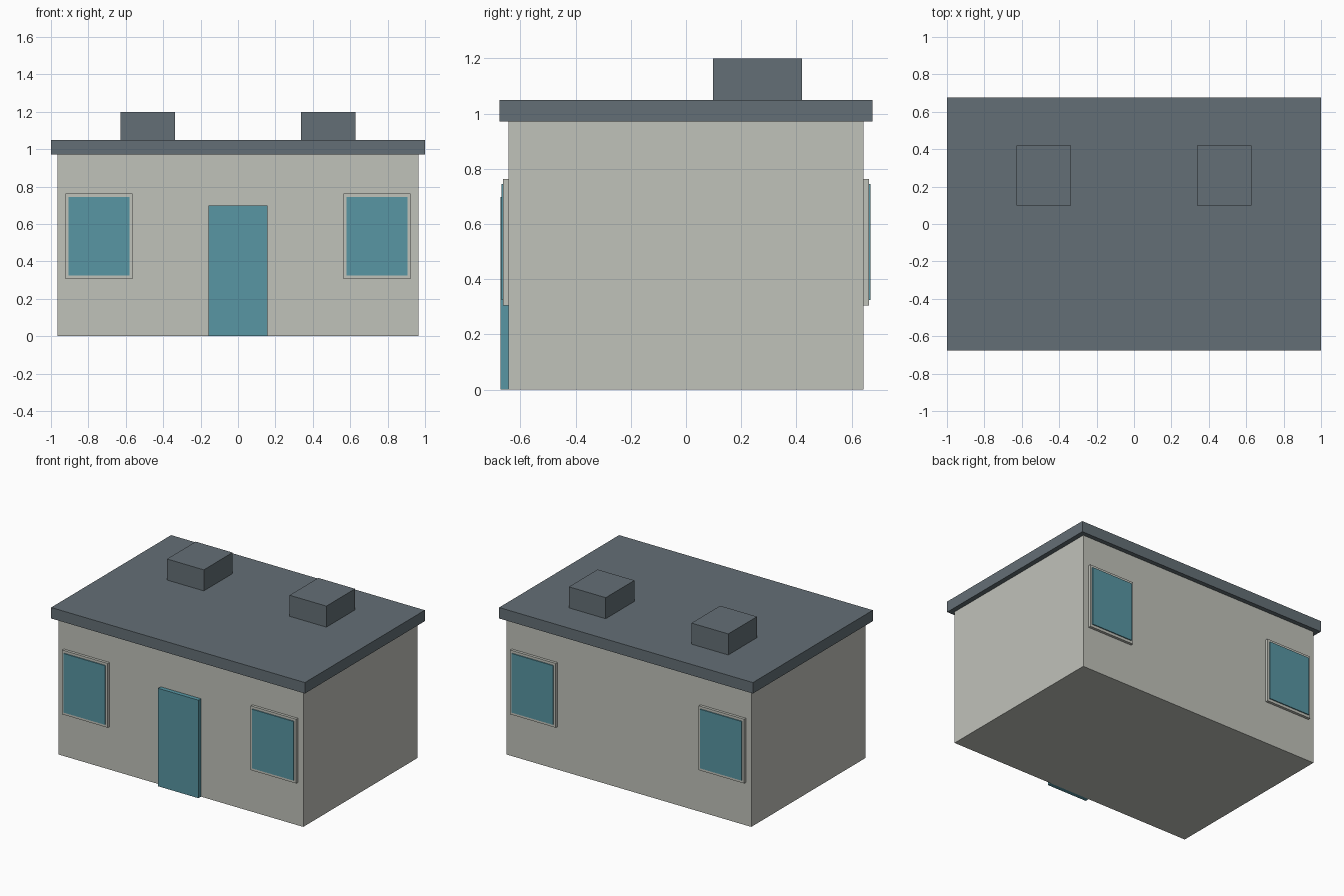
import bpy

if "Cube" in bpy.data.objects:
    bpy.data.objects.remove(bpy.data.objects["Cube"])


def material(name, rgb):
    """Flat colour given as sRGB 0-255, stored as linear."""
    lin = [((c / 255 + 0.055) / 1.055) ** 2.4 for c in rgb]
    m = bpy.data.materials.new(name)
    m.diffuse_color = (*lin, 1.0)
    m.use_nodes = True
    m.node_tree.nodes["Principled BSDF"].inputs["Base Color"].default_value = m.diffuse_color
    return m


WALL = material("pale_stone", (192, 194, 186))
ROOF = material("slate_grey", (100, 111, 118))
TEAL = material("teal", (88, 150, 163))


def box(name, x, y, z, mat):
    """Box from (min, max) ranges on each axis."""
    spans = (x, y, z)
    bpy.ops.mesh.primitive_cube_add(size=1, location=[(a + b) / 2 for a, b in spans])
    ob = bpy.context.object
    ob.name = name
    ob.scale = [abs(b - a) for a, b in spans]
    bpy.ops.object.transform_apply(location=False, rotation=False, scale=True)
    ob.data.materials.append(mat)
    return ob


# Main body and overhanging flat roof
box("walls", (-0.965, 0.965), (-0.643, 0.643), (0, 0.972), WALL)
box("roof", (-1, 1), (-0.675, 0.675), (0.972, 1.05), ROOF)

# Front door
box("door", (-0.159, 0.159), (-0.672, -0.643), (0, 0.698), TEAL)

for side, sx in (("left", -1), ("right", 1)):
    # Roof vents, set towards the back
    cx = sx * 0.483
    box(f"{side}_roof_vent", (cx - 0.145, cx + 0.145), (0.098, 0.421), (1.05, 1.2), ROOF)

    # Windows on front and back: frame plate with a thin raised pane
    wx = sx * 0.743
    for face, sy in (("front", -1), ("back", 1)):
        box(f"{face}_{side}_window_frame", (wx - 0.179, wx + 0.179),
            (sy * 0.643, sy * 0.662), (0.305, 0.763), WALL)
        box(f"{face}_{side}_window_pane", (wx - 0.163, wx + 0.163),
            (sy * 0.662, sy * 0.669), (0.324, 0.745), TEAL)
